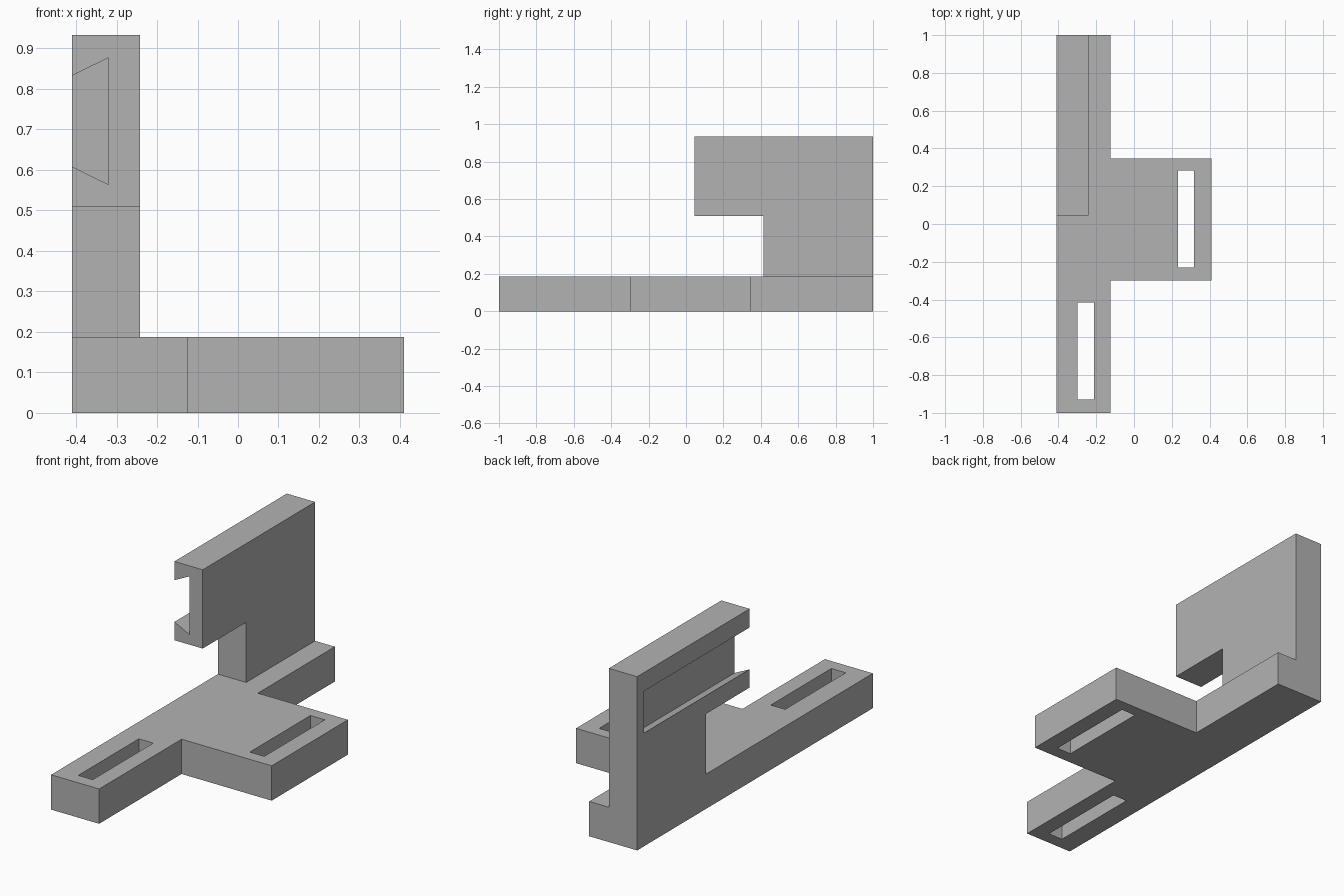
import bpy
import bmesh
from mathutils import Vector

default = bpy.data.objects.get("Cube")
if default:
    bpy.data.objects.remove(default, do_unlink=True)

grey = bpy.data.materials.new("plain grey")
grey.use_nodes = True
colour = (0.45, 0.45, 0.45, 1)
grey.diffuse_color = colour
grey.node_tree.nodes["Principled BSDF"].inputs["Base Color"].default_value = colour


def prism(name, outline, axis, start, end):
    """Extrude a flat outline along one axis; outline holds the other two coordinates in order."""
    bm = bmesh.new()
    verts = []
    for point in outline:
        co = list(point)
        co.insert(axis, start)
        verts.append(bm.verts.new(co))
    face = bm.faces.new(verts)
    sweep = Vector((0, 0, 0))
    sweep[axis] = end - start
    grown = bmesh.ops.extrude_face_region(bm, geom=[face], use_keep_orig=True)
    moved = [g for g in grown["geom"] if isinstance(g, bmesh.types.BMVert)]
    bmesh.ops.translate(bm, verts=moved, vec=sweep)
    bmesh.ops.recalc_face_normals(bm, faces=bm.faces)
    mesh = bpy.data.meshes.new(name)
    bm.to_mesh(mesh)
    bm.free()
    mesh.materials.append(grey)
    obj = bpy.data.objects.new(name, mesh)
    bpy.context.collection.objects.link(obj)
    return obj


def cut(target, cutter):
    """Subtract the cutter from the target and discard it."""
    cutter.hide_render = True
    mod = target.modifiers.new("cut", "BOOLEAN")
    mod.operation = "DIFFERENCE"
    mod.solver = "EXACT"
    mod.object = cutter
    bpy.context.view_layer.objects.active = target
    bpy.ops.object.modifier_apply(modifier=mod.name)
    bpy.data.objects.remove(cutter, do_unlink=True)


left, right, inner, top = -0.41, 0.41, -0.125, 0.187

# T-shaped base plate
base = prism("base_plate", [
    (left, -1), (inner, -1), (inner, -0.3), (right, -0.3),
    (right, 0.347), (inner, 0.347), (inner, 1), (left, 1)], 2, 0, top)

# Long through slots in the front arm and the side wing
for x, y in ((-0.255, -0.673), (0.275, 0.026)):
    w, d = 0.043, 0.257
    cut(base, prism("slot_cutter", [
        (x - w, y - d), (x + w, y - d), (x + w, y + d), (x - w, y + d)],
        2, -0.1, top + 0.1))

# Upright wall with a forward overhang
wall = prism("upright_wall", [
    (0.415, top), (1, top), (1, 0.933), (0.046, 0.933),
    (0.046, 0.51), (0.415, 0.51)], 0, left, -0.242)

# Dovetail groove on the outer face, open at the front and closed at the back
cut(wall, prism("groove_cutter", [
    (-0.43, 0.618), (-0.32, 0.564), (-0.32, 0.877), (-0.43, 0.823)],
    1, -0.05, 0.94))
